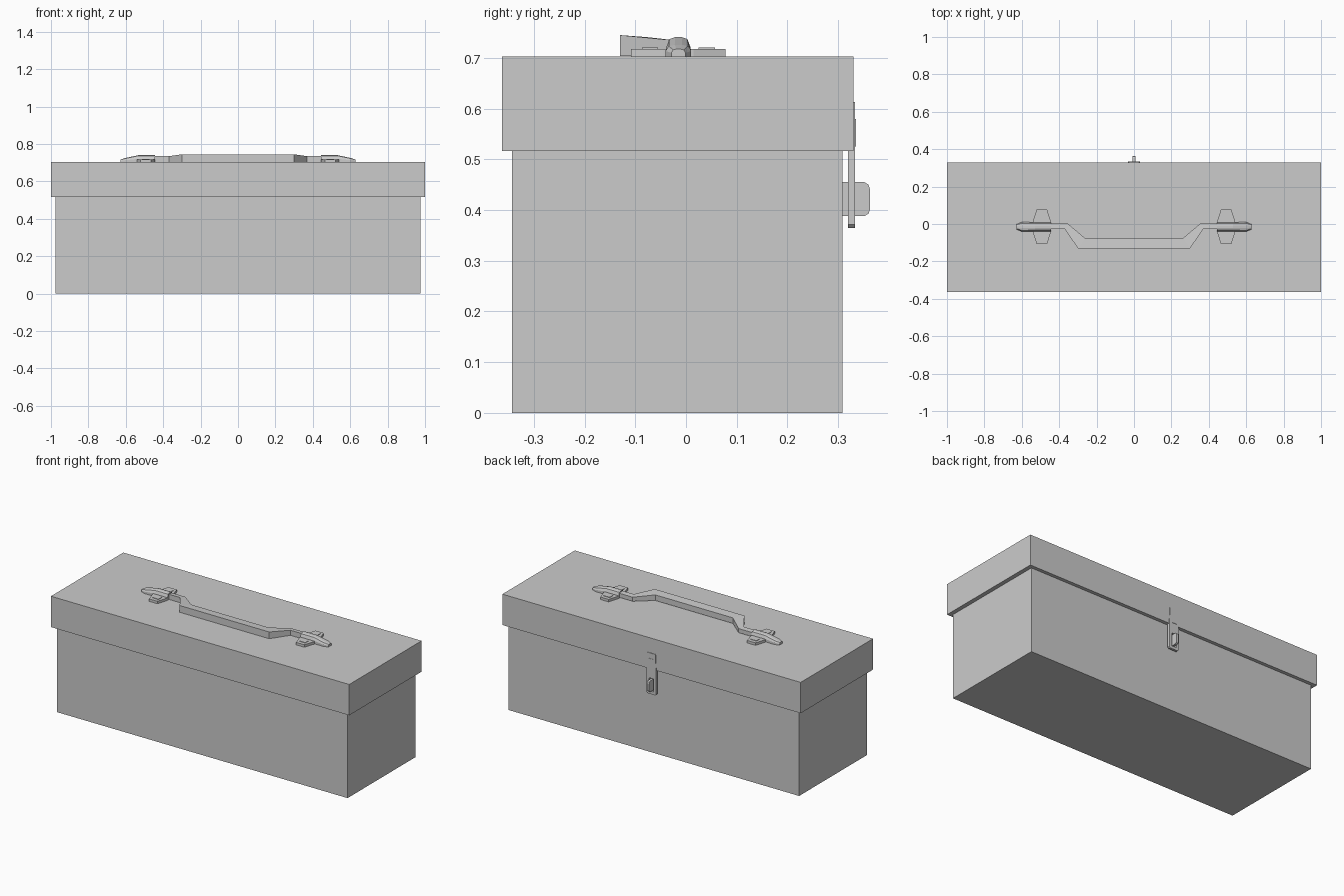
import bpy, bmesh

if "Cube" in bpy.data.objects:
    bpy.data.objects.remove(bpy.data.objects["Cube"])


def finish(name, bm):
    bmesh.ops.recalc_face_normals(bm, faces=bm.faces)
    mesh = bpy.data.meshes.new(name)
    bm.to_mesh(mesh)
    bm.free()
    obj = bpy.data.objects.new(name, mesh)
    bpy.context.collection.objects.link(obj)
    return obj


def loft(name, rings):
    """Skin a list of equal-sized point rings and cap both ends."""
    bm = bmesh.new()
    loops = [[bm.verts.new(p) for p in ring] for ring in rings]
    n = len(loops[0])
    for a, b in zip(loops, loops[1:]):
        for i in range(n):
            j = (i + 1) % n
            bm.faces.new((a[i], a[j], b[j], b[i]))
    bm.faces.new(loops[0])
    bm.faces.new(loops[-1])
    return finish(name, bm)


def box(name, x0, x1, y0, y1, z0, z1):
    outline = [(x0, y0), (x1, y0), (x1, y1), (x0, y1)]
    return loft(name, [[(x, y, z) for x, y in outline] for z in (z0, z1)])


# Box body and overhanging lid
box("body", -0.975, 0.975, -0.343, 0.309, 0, 0.53)
box("lid", -1, 1, -0.363, 0.33, 0.516, 0.703)

# Cranked carrying handle: x, outer y, inner y, outer top z, inner top z
half = [(0.30, 0.26, -0.13, -0.077, 0.745, 0.741),
        (0.37, 0.355, -0.027, 0.003, 0.735, 0.732),
        (0.46, 0.46, -0.027, 0.003, 0.735, 0.732)]


def handle_ring(s, xo, xi, yo, yi, zo, zi):
    return [(s * xo, yo, 0.704), (s * xo, yo, zo), (s * xi, yi, zi), (s * xi, yi, 0.707)]


loft("handle", [handle_ring(-1, *p) for p in reversed(half)]
     + [handle_ring(1, *p) for p in half])

# Domed socket and four-cornered bracket at each end of the handle
dome = [(-0.028, 0), (-0.028, 0.018), (-0.021, 0.034), (-0.008, 0.038),
        (0.008, 0.038), (0.021, 0.034), (0.028, 0.018), (0.028, 0)]
yc = -0.015
for side, s in (("left", -1), ("right", 1)):
    stations = [(0.445, 0.85, 1), (0.53, 0.85, 1), (0.60, 0.9, 0.6), (0.627, 0.5, 0.38)]
    loft(side + "_socket", [[(s * x, yc + y * ky, 0.703 + z * kz) for y, z in dome]
                            for x, ky, kz in stations])
    outline = [(0.465, -0.093), (0.52, -0.093), (0.541, -0.03), (0.541, 0.03),
               (0.52, 0.093), (0.465, 0.093), (0.445, 0.03), (0.445, -0.03)]
    loft(side + "_bracket", [[(s * x, yc + y, z) for x, y in outline]
                             for z in (0.702, 0.718)])
    for end, t in (("front", -1), ("back", 1)):
        ys = sorted((yc + t * 0.04, yc + t * 0.072))
        xs = sorted((s * 0.472, s * 0.512))
        box(f"{side}_{end}_bracket_tab", *xs, *ys, 0.717, 0.721)

# Slotted latch plate hanging over the lid edge
plate = [(-0.033, 0.372), (-0.026, 0.365), (0.026, 0.365), (0.033, 0.372),
         (0.033, 0.50), (0.028, 0.613), (-0.028, 0.613), (-0.033, 0.50)]
hasp = loft("latch_plate", [[(x, y, z) for x, z in plate] for y in (0.319, 0.333)])
cutter = box("slot_cutter", -0.016, 0.016, 0.30, 0.35, 0.382, 0.461)
cutter.hide_render = True
cutter.hide_set(True)
cut = hasp.modifiers.new("slot", "BOOLEAN")
cut.operation = "DIFFERENCE"
cut.solver = "EXACT"
cut.object = cutter
box("latch_rivet_plate", -0.016, 0.016, 0.33, 0.335, 0.525, 0.58)

# Rounded staple passing through the slot
staple = [(0.305, 0.388), (0.352, 0.388), (0.360, 0.393), (0.363, 0.402),
          (0.363, 0.441), (0.360, 0.450), (0.352, 0.455), (0.305, 0.455)]
loft("latch_staple", [[(x, y, z) for y, z in staple] for x in (-0.007, 0.007)])
